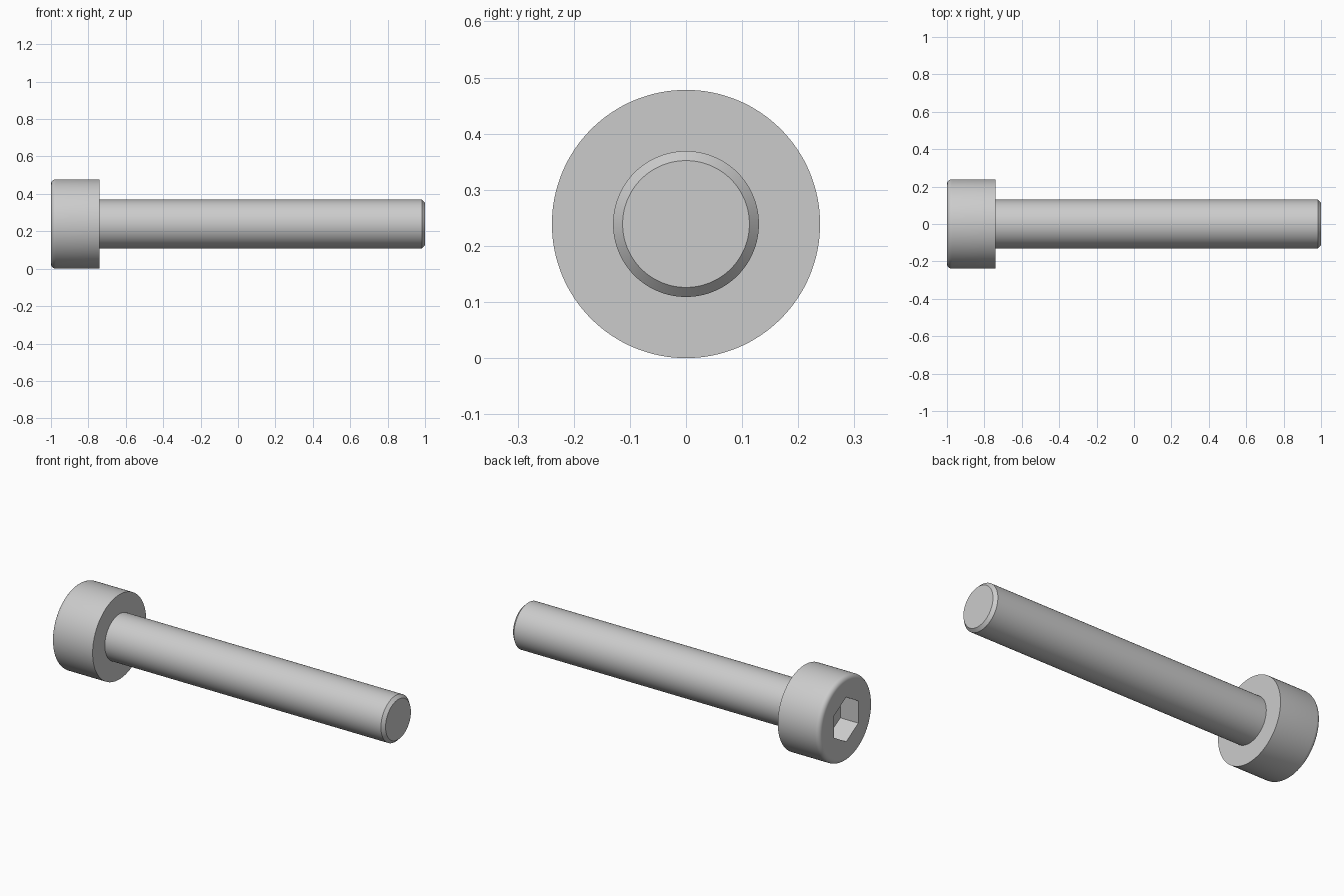
import bpy, bmesh
from math import radians, sin, cos, pi
from mathutils import Matrix, Vector

if "Cube" in bpy.data.objects:
    bpy.data.objects.remove(bpy.data.objects["Cube"])

HEAD_R, SHANK_R = 0.239, 0.13
HEAD_END = -0.74
FILLET, CHAMFER = 0.026, 0.017
HEX_R, HEX_DEPTH = 0.217 / 3 ** 0.5, 0.113


def new_object(name, bm):
    bmesh.ops.recalc_face_normals(bm, faces=bm.faces)
    mesh = bpy.data.meshes.new(name)
    bm.to_mesh(mesh)
    bm.free()
    obj = bpy.data.objects.new(name, mesh)
    bpy.context.collection.objects.link(obj)
    obj.location.z = HEAD_R
    return obj


def lathe_x(name, profile, steps=128):
    """Turn (x, radius) points around the x axis and cap both ends."""
    bm = bmesh.new()
    rings = [[bm.verts.new((x, r * cos(2 * pi * i / steps), r * sin(2 * pi * i / steps)))
              for i in range(steps)] for x, r in profile]
    for a, b in zip(rings, rings[1:]):
        for i in range(steps):
            j = (i + 1) % steps
            bm.faces.new((a[i], a[j], b[j], b[i]))
    bm.faces.new(rings[0])
    bm.faces.new(rings[-1])
    return new_object(name, bm)


# Screw body: rounded head rim, flat underside, plain shank, chamfered tip
rim = [(-1 + FILLET * (1 - sin(t)), HEAD_R - FILLET * (1 - cos(t)))
       for t in (radians(90 - 15 * k) for k in range(7))]
screw = lathe_x("cap_screw", rim + [
    (HEAD_END, HEAD_R), (HEAD_END, SHANK_R),
    (1 - CHAMFER, SHANK_R), (1, SHANK_R - CHAMFER)])

# Hex socket cutter: corners point up and down
bm = bmesh.new()
depth = HEX_DEPTH * 2
bmesh.ops.create_cone(bm, cap_ends=True, segments=6, radius1=HEX_R, radius2=HEX_R, depth=depth)
corner = max(bm.verts, key=lambda v: v.co.y).co
turn = Matrix.Rotation(radians(90), 4, 'Y')
# Align one corner with local x, which becomes world z after the turn
spin = Matrix.Rotation(-Vector((corner.x, corner.y)).angle_signed(Vector((1, 0))), 4, 'Z')
bmesh.ops.transform(bm, matrix=Matrix.Translation((-1, 0, 0)) @ turn @ spin, verts=bm.verts)
socket = new_object("socket_cutter", bm)
socket.hide_render = True

# Cut the socket, then drop the cutter
cut = screw.modifiers.new("hex_socket", 'BOOLEAN')
cut.operation = 'DIFFERENCE'
cut.solver = 'EXACT'
cut.object = socket
bpy.context.view_layer.objects.active = screw
screw.select_set(True)
bpy.ops.object.modifier_apply(modifier=cut.name)
bpy.data.objects.remove(socket)

bpy.ops.object.shade_smooth_by_angle(angle=radians(30))
